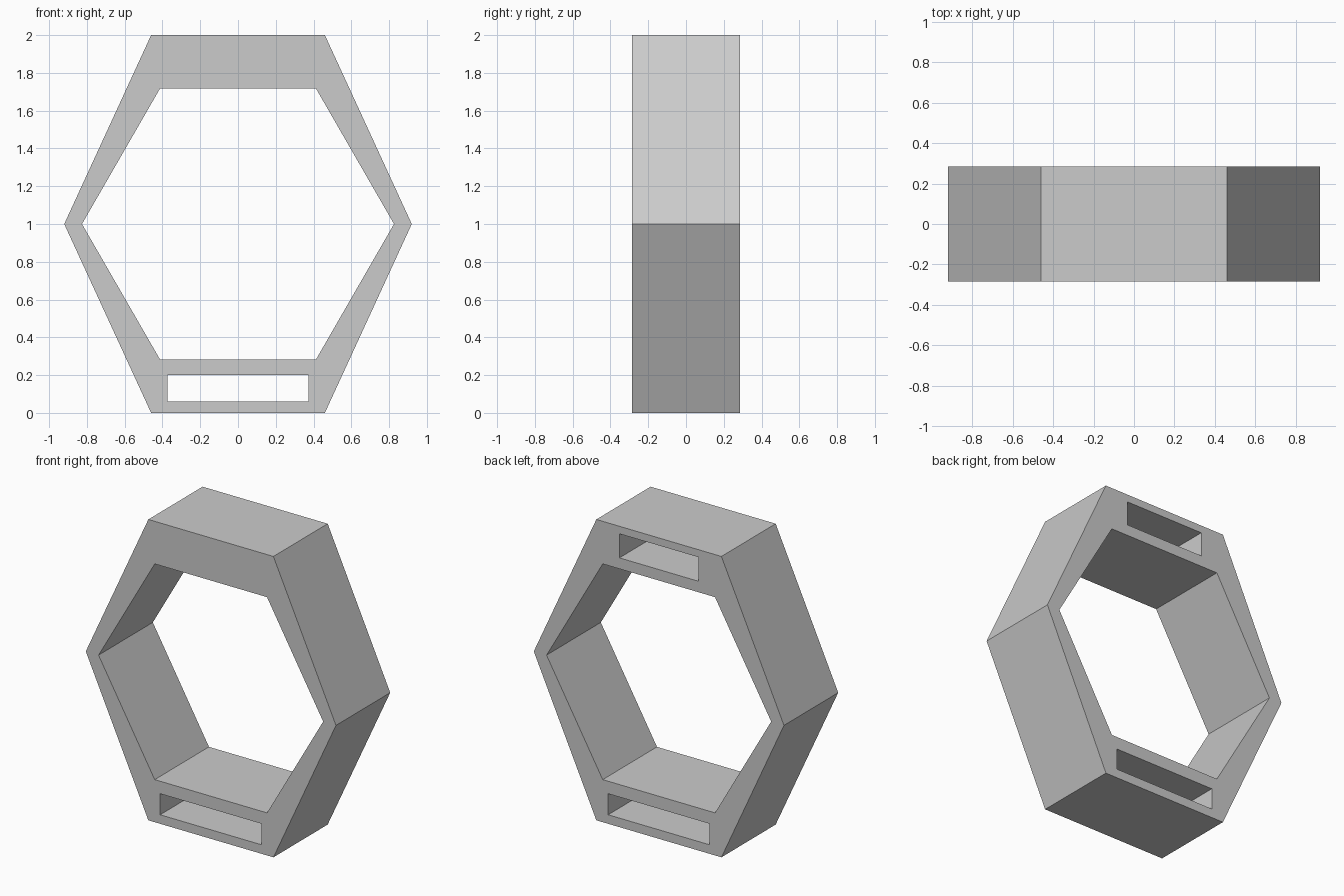
import bpy, bmesh
from mathutils import Vector

DEPTH = 0.57
default = bpy.data.objects.get("Cube")
if default:
    bpy.data.objects.remove(default, do_unlink=True)

grey = bpy.data.materials.new("plain grey")
grey.use_nodes = True
colour = (0.6, 0.6, 0.6, 1)
grey.diffuse_color = colour
grey.node_tree.nodes["Principled BSDF"].inputs["Base Color"].default_value = colour


def prism(name, profile, y0, y1):
    """Extrude an x-z profile along y."""
    bm = bmesh.new()
    face = bm.faces.new([bm.verts.new((x, y0, z)) for x, z in profile])
    extruded = bmesh.ops.extrude_face_region(bm, geom=[face])["geom"]
    moved = [v for v in extruded if isinstance(v, bmesh.types.BMVert)]
    bmesh.ops.translate(bm, verts=moved, vec=Vector((0, y1 - y0, 0)))
    bmesh.ops.recalc_face_normals(bm, faces=bm.faces)
    mesh = bpy.data.meshes.new(name)
    bm.to_mesh(mesh)
    bm.free()
    mesh.materials.append(grey)
    obj = bpy.data.objects.new(name, mesh)
    bpy.context.collection.objects.link(obj)
    return obj


def hexagon(half_flat, half_wide, half_high):
    return [(-half_flat, 1 - half_high), (half_flat, 1 - half_high), (half_wide, 1),
            (half_flat, 1 + half_high), (-half_flat, 1 + half_high), (-half_wide, 1)]


def rectangle(half, low, high):
    return [(-half, low), (half, low), (half, high), (-half, high)]


# Hexagonal frame
back = DEPTH / 2
frame = prism("hexagonal_frame", hexagon(0.46, 0.92, 1), -back, back)

# Centre opening, through slot at the bottom, blind pocket at the top rear
cutters = [
    prism("opening_cutter", hexagon(0.413, 0.826, 0.717), -1, 1),
    prism("bottom_slot_cutter", rectangle(0.373, 0.06, 0.2), -1, 1),
    prism("top_pocket_cutter", rectangle(0.29, 1.79, 1.95), 0.05 - back, 1),
]
bpy.context.view_layer.objects.active = frame
for cutter in cutters:
    cutter.hide_render = True
    cut = frame.modifiers.new(cutter.name, "BOOLEAN")
    cut.operation = "DIFFERENCE"
    cut.solver = "EXACT"
    cut.object = cutter
    bpy.ops.object.modifier_apply(modifier=cut.name)
    bpy.data.objects.remove(cutter, do_unlink=True)
